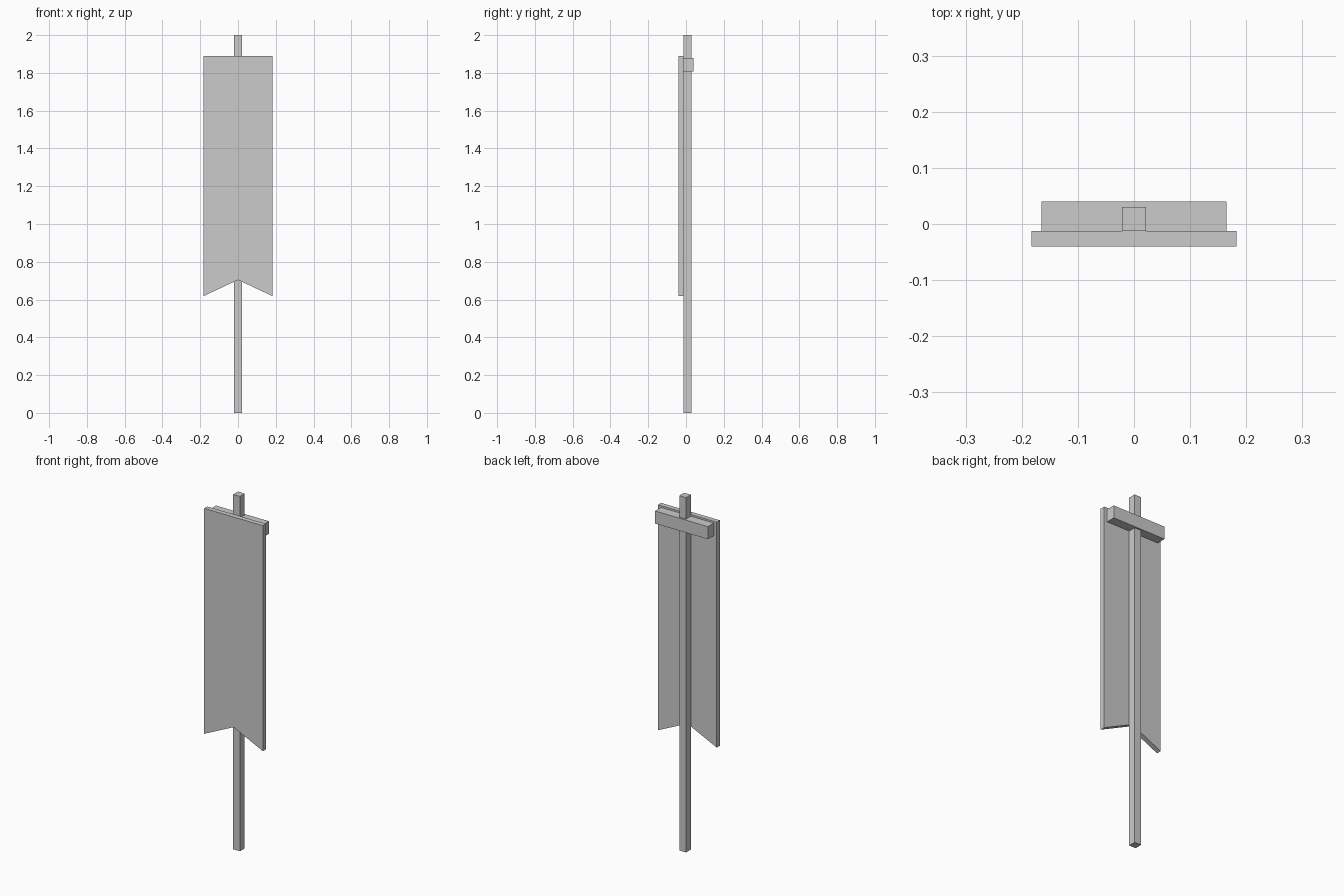
import bpy, bmesh

if "Cube" in bpy.data.objects:
    bpy.data.objects.remove(bpy.data.objects["Cube"])


def extruded(name, profile, y0, y1):
    """Extrude an x-z outline from y0 (front) to y1 (back)."""
    bm = bmesh.new()
    face = bm.faces.new([bm.verts.new((x, y0, z)) for x, z in profile])
    ext = bmesh.ops.extrude_face_region(bm, geom=[face])
    verts = [g for g in ext["geom"] if isinstance(g, bmesh.types.BMVert)]
    bmesh.ops.translate(bm, verts=verts, vec=(0, y1 - y0, 0))
    bmesh.ops.recalc_face_normals(bm, faces=bm.faces)
    mesh = bpy.data.meshes.new(name)
    bm.to_mesh(mesh)
    bm.free()
    obj = bpy.data.objects.new(name, mesh)
    bpy.context.collection.objects.link(obj)
    return obj


def rect(half_width, z0, z1):
    return [(-half_width, z0), (half_width, z0), (half_width, z1), (-half_width, z1)]


MOUNT = -0.0125  # shared plane where the cloth meets pole and crossbar

# Square upright pole
extruded("pole", rect(0.021, 0, 2), MOUNT, 0.030)

# Crossbar holding the cloth
extruded("crossbar", rect(0.165, 1.808, 1.879), MOUNT, 0.040)

# Swallow-tailed banner cloth
extruded("banner_cloth",
         [(-0.183, 0.618), (0, 0.704), (0.183, 0.618), (0.183, 1.889), (-0.183, 1.889)],
         -0.040, MOUNT)
